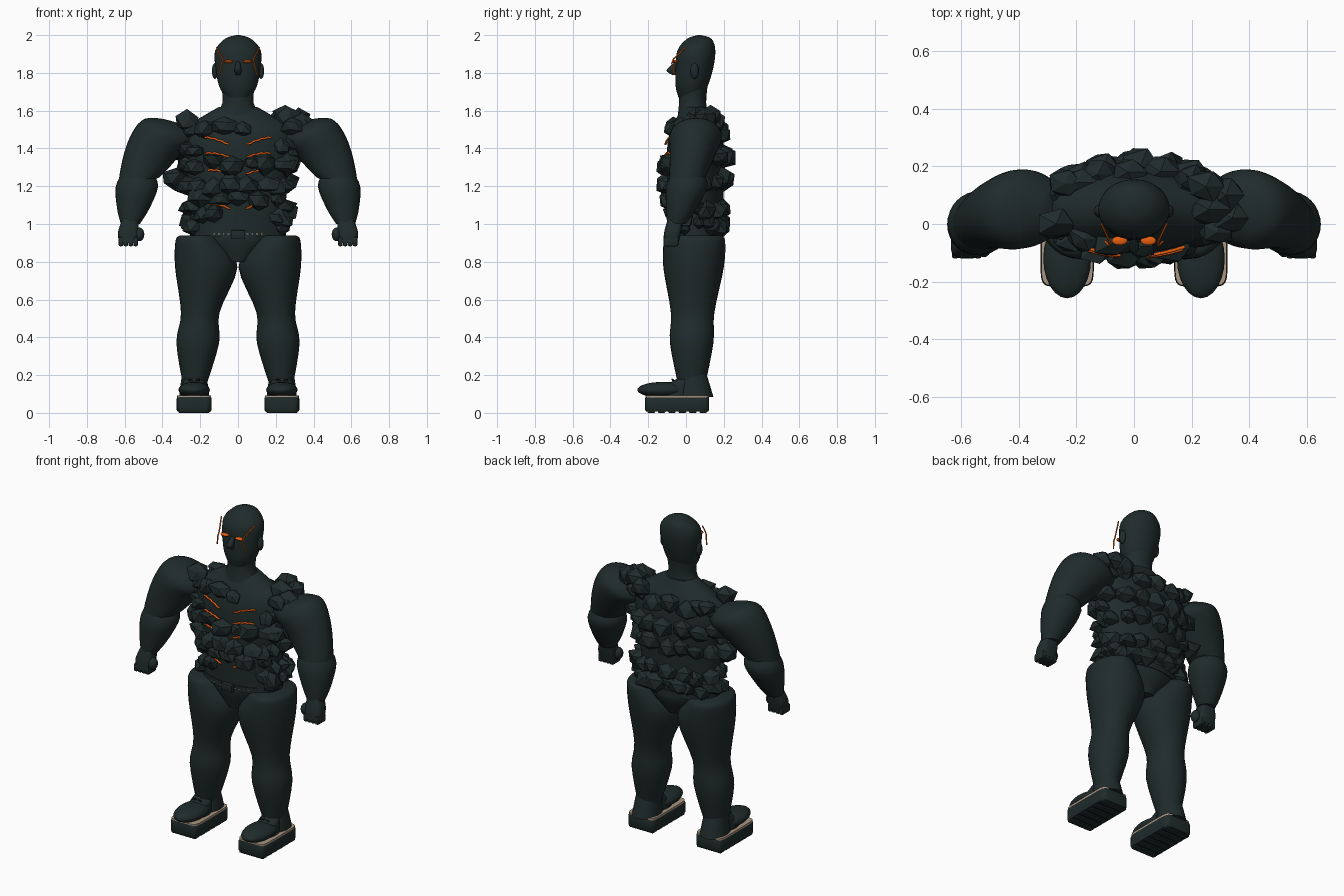
import bpy, bmesh, random
from math import sin, cos, pi, radians, sqrt
from mathutils import Vector

random.seed(4)
cube = bpy.data.objects.get("Cube")
if cube:
    bpy.data.objects.remove(cube)


def material(name, *color):
    mat = bpy.data.materials.new(name)
    mat.use_nodes = True
    mat.diffuse_color = (*color, 1)
    mat.node_tree.nodes["Principled BSDF"].inputs["Base Color"].default_value = (*color, 1)
    return mat


STONE = material("dark slate", .014, .024, .024)
GLOW = material("glowing orange", .85, .12, .006)
TAN = material("pale tan", .4, .3, .22)


def finish(name, bm, mat, smooth=True):
    mesh = bpy.data.meshes.new(name)
    bmesh.ops.recalc_face_normals(bm, faces=bm.faces)
    bm.to_mesh(mesh)
    bm.free()
    if smooth:
        mesh.shade_smooth()
        mesh.set_sharp_from_angle(angle=radians(40))
    mesh.materials.append(mat)
    bpy.context.collection.objects.link(bpy.data.objects.new(name, mesh))


def refine(rings, steps=4):
    """Insert smoothly interpolated rings between the given ones."""
    rings = [Vector(ring) for ring in rings]
    result = []
    for i, (start, end) in enumerate(zip(rings, rings[1:])):
        before = rings[max(i - 1, 0)]
        after = rings[min(i + 2, len(rings) - 1)]
        leave, arrive = (end - before) / 2, (after - start) / 2
        for step in range(steps):
            t = step / steps
            ease = t * t * (3 - 2 * t)
            result.append(start * (1 - ease) + end * ease
                          + leave * t * (1 - t) ** 2 - arrive * t * t * (1 - t))
    return result + [rings[-1]]


def loft(name, rings, side=1, mat=STONE, tilt=0, power=1, sides=32):
    """Skin elliptical rings (x, y, z, x radius, y radius); tilt fades out along the path."""
    bm = bmesh.new()
    loops = []
    for k, (x, y, z, rx, ry) in enumerate(rings):
        lean = radians(tilt) * (1 - (k / (len(rings) - 1)) ** 3)
        loop = []
        for i in range(sides):
            c, s = cos(2 * pi * i / sides), sin(2 * pi * i / sides)
            u = rx * abs(c) ** power * (1 if c > 0 else -1)
            v = ry * abs(s) ** power * (1 if s > 0 else -1)
            loop.append(bm.verts.new((side * (x + u * cos(lean)), y + v, z + u * sin(lean))))
        loops.append(loop)
    for low, high in zip(loops, loops[1:]):
        for i in range(sides):
            bm.faces.new((low[i - 1], low[i], high[i], high[i - 1]))
    bm.faces.new(loops[0])
    bm.faces.new(loops[-1])
    finish(name, bm, mat)


def arrange(bm, center, size):
    for vert in bm.verts:
        vert.co = [c + p * s for c, p, s in zip(center, vert.co, size)]


def box(name, center, size, mat=STONE, bevel=.005):
    bm = bmesh.new()
    bmesh.ops.create_cube(bm, size=1)
    arrange(bm, center, size)
    bmesh.ops.bevel(bm, geom=bm.edges[:], offset=bevel, segments=2, affect='EDGES', profile=.5)
    finish(name, bm, mat)


def ball(name, center, size, mat=STONE):
    bm = bmesh.new()
    bmesh.ops.create_uvsphere(bm, u_segments=24, v_segments=14, radius=1)
    arrange(bm, center, size)
    finish(name, bm, mat)


def tube(name, points, radius, mat):
    curve = bpy.data.curves.new(name, 'CURVE')
    curve.dimensions = '3D'
    curve.bevel_depth = radius
    curve.bevel_resolution = 1
    curve.use_fill_caps = True
    spline = curve.splines.new('POLY')
    spline.points.add(len(points) - 1)
    for point, co in zip(spline.points, points):
        point.co = (*co, 1)
    curve.materials.append(mat)
    bpy.context.collection.objects.link(bpy.data.objects.new(name, curve))


# Torso, pelvis, belt
MIDDLE = .05
TORSO = refine([(0, MIDDLE, .94, .25, .14), (0, MIDDLE, 1.2, .26, .15), (0, MIDDLE, 1.4, .3, .15),
                (0, MIDDLE, 1.5, .29, .13), (0, MIDDLE, 1.58, .17, .09), (0, MIDDLE, 1.62, .1, .07)])
loft("torso", TORSO)
loft("pelvis", refine([(0, MIDDLE, .95, .24, .14), (0, MIDDLE, .9, .19, .14), (0, .04, .8, .07, .1)]))
loft("belt", [(0, MIDDLE, z, .253, .147) for z in (.93, .965)])
box("belt_buckle", (0, -.1, .945), (.075, .03, .045))


def torso_surface(angle, z):
    """Point on the torso; angle 0 is the front, a quarter turn is the left side."""
    for low, high in zip(TORSO, TORSO[1:]):
        if low[2] <= z <= high[2]:
            ring = low.lerp(high, (z - low[2]) / (high[2] - low[2]))
            return Vector((ring[3] * sin(angle), MIDDLE - ring[4] * cos(angle), z))


for i in range(-5, 6):
    if abs(i) > 1:
        x = i * .025
        box("belt_stitch", (x, MIDDLE - .148 * sqrt(1 - (x / .253) ** 2), .947),
            (.01, .006, .004), TAN, bevel=.001)

# Head and neck
loft("neck", refine([(0, .04, 1.56, .13, .085), (0, .035, 1.64, .083, .072), (0, .04, 1.74, .09, .075)]))
loft("head", refine([(0, .02, 1.67, .065, .06), (0, .03, 1.73, .1, .085), (0, .045, 1.83, .12, .1),
                     (0, .055, 1.92, .12, .1), (0, .07, 1.98, .07, .065), (0, .07, 2, .01, .01)]))
loft("nose", refine([(0, -.045, 1.86, .01, .01), (0, -.075, 1.815, .018, .028), (0, -.06, 1.79, .012, .015)]))

# Arms, legs and shoes, mirrored
for side, label in ((1, "left"), (-1, "right")):
    ball(label + "_ear", (side * .122, .045, 1.81), (.016, .022, .042))
    ball(label + "_eye", (side * .05, -.058, 1.86), (.027, .016, .008), GLOW)
    tube(label + "_face_crack", [(side * x, y, z) for x, y, z in (
        (.113, 0, 1.935), (.083, -.065, 1.875), (.085, -.075, 1.85), (.1, -.06, 1.79))], .004, GLOW)

    loft(label + "_upper_arm", refine([
        (.26, .055, 1.48, .07, .07), (.34, .055, 1.475, .115, .125), (.41, .05, 1.455, .137, .138),
        (.47, .035, 1.37, .13, .12), (.53, .005, 1.24, .1, .095)]), side, tilt=48)
    loft(label + "_forearm", refine([
        (.53, .01, 1.28, .075, .075), (.535, .005, 1.2, .112, .11),
        (.555, -.025, 1.08, .085, .08), (.57, -.05, 1, .05, .05)]), side)
    loft(label + "_palm", refine([
        (.57, -.055, 1.03, .04, .04), (.58, -.07, .96, .055, .045), (.58, -.08, .9, .05, .04)]),
        side, power=.6)
    for i in range(4):
        box(label + "_finger", (side * (.542 + i * .026), -.08, .907), (.025, .08, .05), bevel=.009)
    ball(label + "_thumb", (side * .522, -.085, .945), (.026, .03, .036))

    loft(label + "_leg", refine([
        (.207, .045, .94, .1, .14), (.205, .045, .91, .126, .162), (.168, .04, .77, .165, .16),
        (.2, .035, .53, .102, .115), (.213, .03, .37, .113, .115), (.23, .03, .14, .06, .07)]), side)

    # Shoe: heel, toe cap and tongue
    foot = .232
    loft(label + "_shoe_heel", refine([
        (foot, .04, .24, .05, .05), (foot, .04, .2, .065, .07), (foot, .045, .085, .08, .1)]), side)
    ball(label + "_shoe_toe", (side * foot, -.12, .122), (.083, .138, .042))
    loft(label + "_shoe_tongue", refine([
        (foot, .02, .19, .05, .045), (foot, -.03, .15, .06, .07), (foot, -.06, .09, .07, .1)]), side)

    # Sole: rounded block, pale welt and cross treads
    center = -.047
    loft(label + "_welt", [(foot, center, z, .09, .167) for z in (.08, .093)], side, TAN, power=.25)
    loft(label + "_sole", [(foot, center, .008, .088, .165), (foot, center, .018, .093, .17),
                           (foot, center, .075, .093, .17), (foot, center, .085, .088, .167)],
         side, power=.25)
    for i in range(6):
        box(label + "_tread", (side * foot, center + (i - 2.5) * .055, .01), (.165, .04, .02))

    # Laces
    for i, mat in enumerate((STONE, STONE, TAN)):
        y, z = i * .018 - .088, .15 + i * .014
        tube(label + "_lace", [(side * foot + d, y + abs(d) * .6, z - abs(d) / 4)
                               for d in (-.045, 0, .045)], .003, mat)
    for out in (-1, 1):
        knot = Vector((side * foot, -.06, .17))
        tube(label + "_lace_bow", [knot, knot + Vector((out * .025, -.015, .01)),
                                   knot + Vector((out * .03, -.01, 0)), knot], .003, STONE)

# Glowing cracks across the chest and belly
for z, rise in ((1.42, .04), (1.355, .02), (1.265, .02), (1.08, .025)):
    for side, label in ((1, "left"), (-1, "right")):
        points = []
        for i in range(8):
            bow = .008 * sin(pi * i / 7) + .002 * (-1) ** i
            point = torso_surface(side * (.16 + .065 * i), z + rise * i / 7 + bow)
            points.append(point - Vector((0, .013, 0)))
        tube(label + "_body_crack", points, .006, GLOW)


# Rocks: jittered icosahedra pressed into the torso
def rock(bm, center, radius):
    verts = bmesh.ops.create_icosphere(bm, subdivisions=1, radius=radius)["verts"]
    stretch = Vector((random.uniform(.9, 1.25), random.uniform(.75, .95), random.uniform(.7, 1)))
    for vert in verts:
        vert.co = Vector(center) + vert.co * stretch * random.uniform(.75, 1.2)


def rock_rows(name, rows, size):
    """Each row is height, first angle, last angle, number of rocks."""
    bm = bmesh.new()
    for z, first, last, count in rows:
        for i in range(count):
            angle = first + (last - first) * i / (count - 1) + random.uniform(-5, 5)
            spot = torso_surface(radians(angle), z + random.uniform(-.02, .02))
            rock(bm, spot, size * random.uniform(.8, 1.2))
    finish(name, bm, STONE, smooth=False)


rock_rows("front_rocks", [(1.515, -60, 0, 4), (1.4, -60, -48, 2), (1.42, 48, 60, 2), (1.32, -55, 55, 6),
                          (1.2, -55, 55, 6), (1.14, -48, 48, 5), (1.04, -50, -32, 2), (1.03, 55, 65, 2)], .06)
for side, label in ((1, "left"), (-1, "right")):
    rock_rows(label + "_side_rocks", [(z, side * 70, side * 95, 2) for z in (1, 1.1, 1.2, 1.3, 1.4)], .058)
rock_rows("back_rocks", [(1, 112, 248, 9), (1.07, 112, 248, 7), (1.23, 112, 248, 7),
                         (1.36, 112, 248, 7), (1.49, 112, 248, 7)], .064)

bm = bmesh.new()
for spot in ((.25, .13, 1.57), (.32, .1, 1.55), (.34, .02, 1.53), (.29, -.03, 1.52), (.26, .05, 1.56),
             (.2, .16, 1.54), (-.27, 0, 1.54), (-.33, .07, 1.24), (-.24, .14, 1.52)):
    rock(bm, spot, .066)
finish("shoulder_rocks", bm, STONE, smooth=False)
